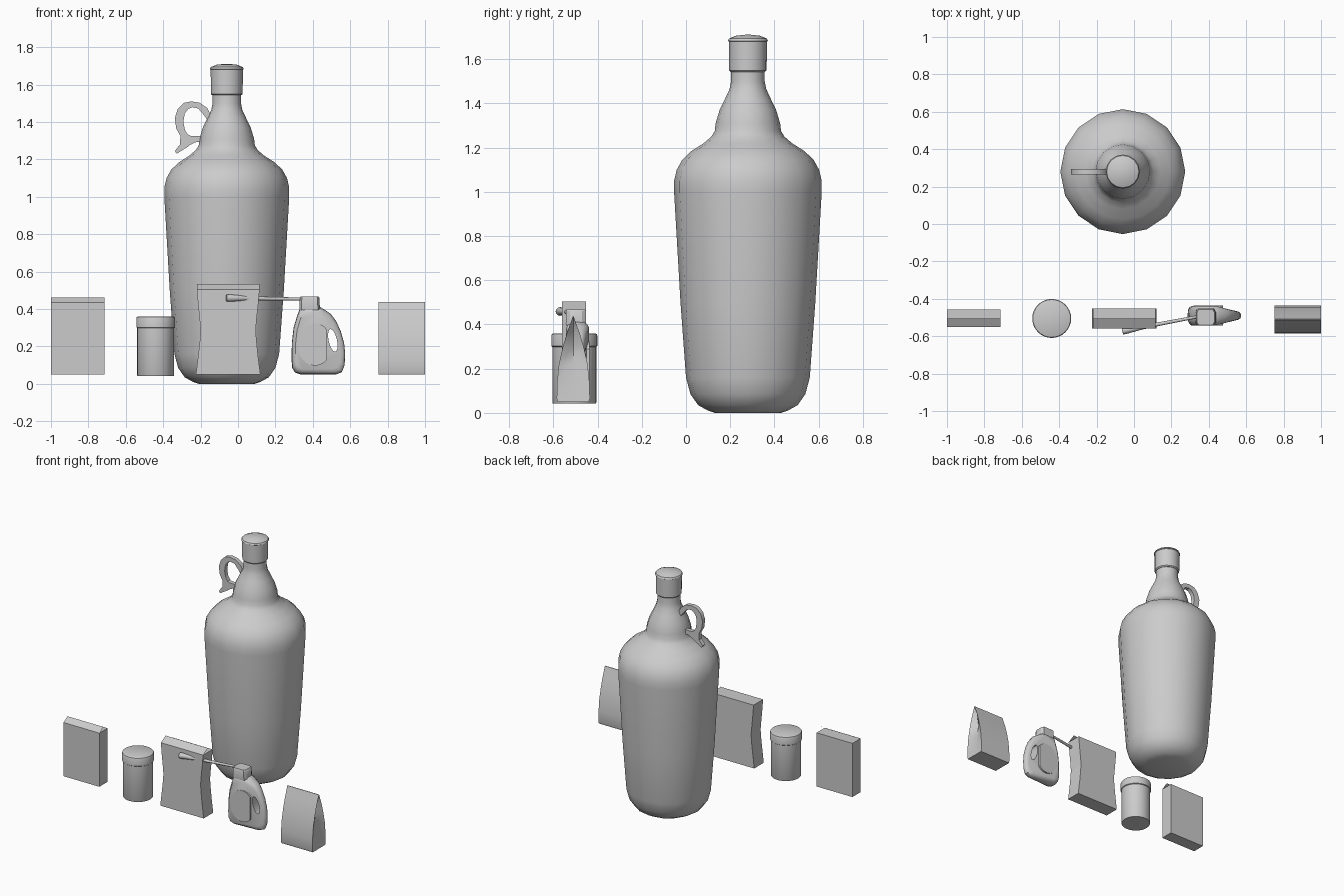
import bpy, bmesh, math
from mathutils import Vector

if "Cube" in bpy.data.objects:
    bpy.data.objects.remove(bpy.data.objects["Cube"])


def make(name, verts, faces, smooth=None):
    me = bpy.data.meshes.new(name)
    me.from_pydata(verts, [], faces)
    bm = bmesh.new()
    bm.from_mesh(me)
    bmesh.ops.recalc_face_normals(bm, faces=bm.faces)
    bm.to_mesh(me)
    bm.free()
    ob = bpy.data.objects.new(name, me)
    bpy.context.collection.objects.link(ob)
    if smooth:
        bpy.ops.object.select_all(action='DESELECT')
        ob.select_set(True)
        bpy.context.view_layer.objects.active = ob
        bpy.ops.object.shade_smooth_by_angle(angle=math.radians(smooth))
    return ob


def loft(name, rings, smooth=None):
    """Skin equal-length rings and cap both ends."""
    n = len(rings[0])
    faces = [(k * n + i, k * n + (i + 1) % n, (k + 1) * n + (i + 1) % n, (k + 1) * n + i)
             for k in range(len(rings) - 1) for i in range(n)]
    faces += [tuple(range(n)), tuple(range((len(rings) - 1) * n, len(rings) * n))]
    return make(name, [v for r in rings for v in r], faces, smooth)


def lathe(name, x, y, profile, n):
    return loft(name, [[(x + r * math.cos(2 * math.pi * i / n), y + r * math.sin(2 * math.pi * i / n), z)
                        for i in range(n)] for r, z in profile], 40)


def plate(name, outline, y0, y1, smooth=None):
    return loft(name, [[(x, y, z) for x, z in outline] for y in (y0, y1)], smooth)


def ellipse(cx, cz, rx, rz, n=20, tilt=0):
    pts = []
    for i in range(n):
        a = 2 * math.pi * i / n
        u, v = rx * math.cos(a), rz * math.sin(a)
        pts.append((cx + u * math.cos(tilt) - v * math.sin(tilt), cz + u * math.sin(tilt) + v * math.cos(tilt)))
    return pts


# Large jug with cap
JX, JY = -0.06, 0.28
lathe("jug_body", JX, JY, [(.15, 0), (.18, .01), (.225, .035), (.26, .085), (.28, .16), (.305, .5), (.334, 1.0),
      (.334, 1.05), (.322, 1.1), (.297, 1.145), (.255, 1.185), (.2, 1.22), (.165, 1.25), (.15, 1.275), (.146, 1.31),
      (.128, 1.37), (.104, 1.42), (.083, 1.465), (.076, 1.5), (.076, 1.56)], 16)
lathe("jug_cap", JX, JY, [(.078, 1.543), (.085, 1.55), (.086, 1.68), (.091, 1.683), (.086, 1.693),
      (.055, 1.706), (.01, 1.711)], 16)

# Jug ear handle: outer and inner edge of a C-shaped strip with a curled tail
outer = [(-.13, 1.405), (-.165, 1.475), (-.205, 1.503), (-.25, 1.51), (-.29, 1.502), (-.322, 1.47), (-.338, 1.42),
         (-.33, 1.365), (-.308, 1.325), (-.31, 1.28), (-.338, 1.245)]
inner = [(-.14, 1.38), (-.185, 1.44), (-.213, 1.472), (-.245, 1.479), (-.265, 1.47), (-.285, 1.445), (-.292, 1.4),
         (-.283, 1.355), (-.262, 1.325), (-.264, 1.27), (-.328, 1.23)]
nh = len(outer)
plate("jug_handle", outer + inner[::-1], JY - .015, JY + .015, 35)
plate("jug_handle_foot", [(-.285, 1.34), (-.25, 1.325), (-.18, 1.325), (-.18, 1.295), (-.225, 1.292), (-.27, 1.27)],
      JY - .015, JY + .015)


# Cartons with a loose sloping top flap
def carton(name, left, right, y0, y1, top, ridge):
    """left/right are lists of (x, z) side edges from bottom to top."""
    rings = [[(a[0], y0, a[1]), (b[0], y0, a[1]), (b[0], y1, a[1]), (a[0], y1, a[1])] for a, b in zip(left, right)]
    loft(name, rings)
    xa, xb, ym = left[-1][0], right[-1][0], (y0 + y1) / 2
    make(name + "_flap", [(xa, y0, top), (xb, y0, top), (xb, ym, ridge), (xa, ym, ridge)], [(0, 1, 2, 3)])


carton("carton", [(-1, .05), (-1, .435)], [(-.715, .05), (-.715, .435)], -.55, -.458, .435, .462)
zs = [.05, .15, .23, .285, .34, .42, .503]
carton("waisted_carton", list(zip([-.225, -.213, -.204, -.2, -.205, -.213, -.22], zs)),
       list(zip([.12, .107, .099, .095, .099, .108, .115], zs)), -.56, -.452, .503, .533)

# Jar with lid
lathe("jar_body", -.44, -.505, [(.097, .042), (.099, .046), (.099, .305)], 32)
lathe("jar_lid", -.44, -.505, [(.099, .298), (.104, .302), (.104, .35), (.101, .357), (.095, .36)], 32)

# Gusseted bag, pinched at the top with folded-in ends
bag = []
for z, d, inset in [(.05, .07, 0), (.065, .075, .003), (.14, .073, .012), (.22, .065, .025), (.3, .047, .036),
                    (.37, .026, .04), (.415, .009, .03), (.437, .002, .0)]:
    ym = -.51
    bag.append([(.75, ym - d, z), (1, ym - d, z), (1 - inset, ym, z), (1, ym + d, z), (.75, ym + d, z),
                (.75 + inset, ym, z)])
loft("gusset_bag", bag, 35)

# Detergent bottle: outline stacked through its depth, thinner toward the grip
edge = [(.335, .415), (.432, .415), (.46, .398), (.495, .375), (.525, .335), (.55, .28), (.567, .22), (.573, .16),
        (.57, .1), (.555, .062), (.525, .05), (.335, .05), (.305, .06), (.29, .085), (.286, .13), (.288, .22),
        (.297, .3), (.318, .37)]
CX, CZ, CY = .415, .22, -.49
rings = []
for t, s in [(-1, .84), (-.85, .92), (-.55, .98), (0, 1), (.55, .98), (.85, .92), (1, .84)]:
    ring = []
    for x, z in edge:
        px, pz = CX + (x - CX) * s, CZ + (z - CZ) * s
        depth = .052 - .028 * max(0, min(1, (x - .44) / .13))
        ring.append((px, CY + t * depth, pz))
    rings.append(ring)
bottle = loft("bottle_body", rings, 40)

# Grip hole
hole = plate("grip_hole_cutter", ellipse(.507, .232, .022, .062, 20, .22), CY - .2, CY + .2)
hole.hide_render = True
hole.hide_viewport = True
cut = bottle.modifiers.new("grip_hole", 'BOOLEAN')
cut.object = hole
cut.operation = 'DIFFERENCE'
cut.solver = 'EXACT'

# Label panels on both faces, trimmed at the grip
panel = [(min(x, .476), z) for x, z in ellipse(.412, .21, .095, .113, 24)]
for side, name in ((-1, "front_label_panel"), (1, "back_label_panel")):
    plate(name, panel, CY + side * .04, CY + side * .054)

# Bottle neck and cap
loft("bottle_cap", [[(.383 + sx * hx, CY - .008 + sy * hy, z) for sx, sy in
     [(-1, -.6), (-.8, -1), (.8, -1), (1, -.6), (1, .6), (.8, 1), (-.8, 1), (-1, .6)]]
     for z, hx, hy in [(.395, .054, .045), (.405, .055, .046), (.46, .052, .045), (.468, .047, .041)]], 30)

# Tapered spout rod reaching from the cap across the waisted carton
a, b = Vector((.36, -.492, .453)), Vector((-.062, -.572, .459))
axis = (b - a).normalized()
u = axis.cross(Vector((0, 0, 1))).normalized()
w = axis.cross(u)
rod = []
for t, r in [(0, .011), (.08, .008), (.55, .01), (.76, .012), (.78, .013), (.97, .02), (1, .018)]:
    rod.append([a.lerp(b, t) + r * (u * math.cos(k * math.pi / 6) + w * math.sin(k * math.pi / 6))
                for k in range(12)])
loft("spout_rod", rod, 40)
